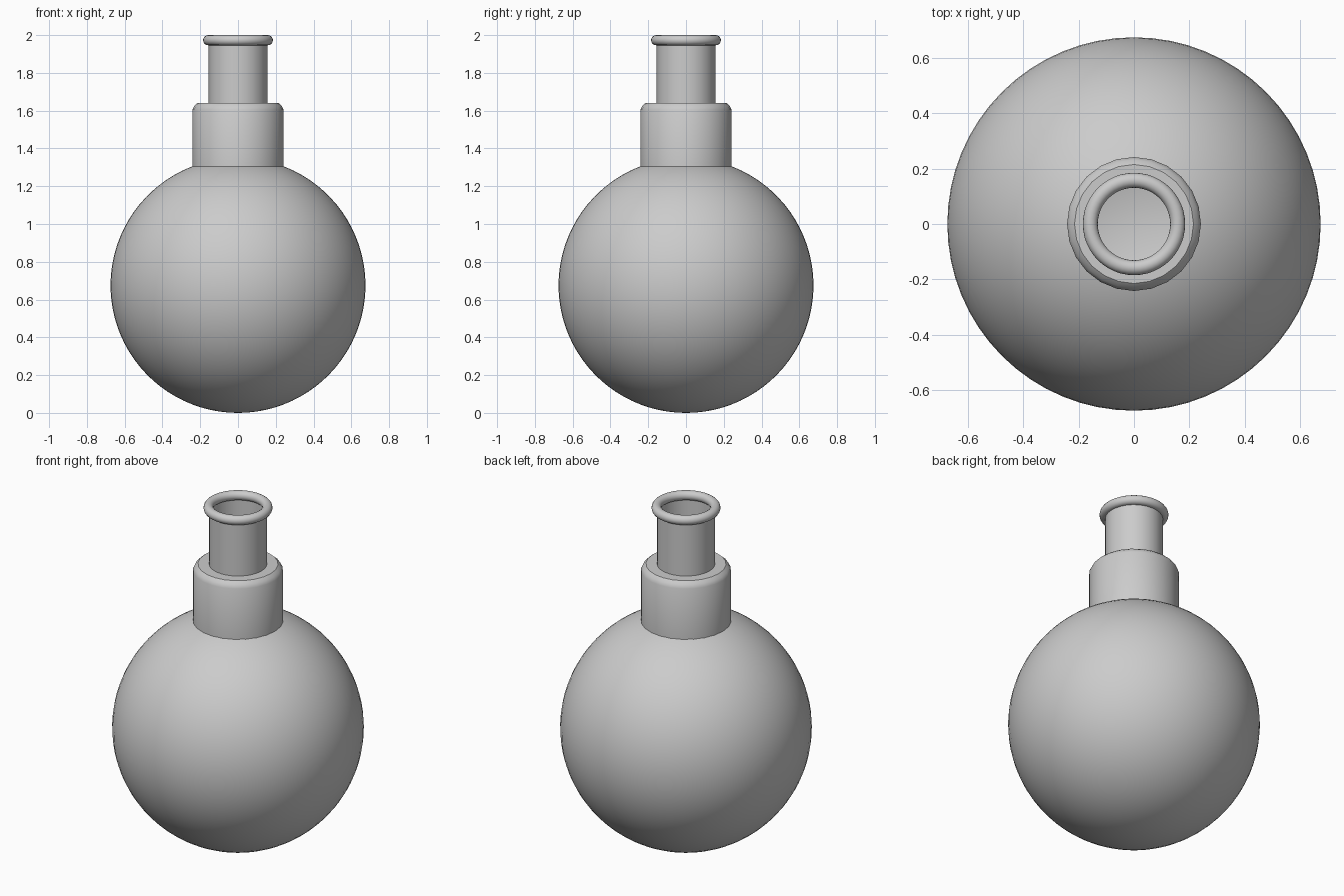
import bpy, bmesh, math
from mathutils import Matrix, Vector

if "Cube" in bpy.data.objects:
    bpy.data.objects.remove(bpy.data.objects["Cube"])


def lathe(name, profile, sides, angle=40):
    """Spin an (r, z) profile around the z axis."""
    bm = bmesh.new()
    verts = [bm.verts.new((r, 0, z)) for r, z in profile]
    edges = [bm.edges.new(pair) for pair in zip(verts, verts[1:])]
    bmesh.ops.spin(bm, geom=verts + edges, cent=(0, 0, 0), axis=(0, 0, 1),
                   angle=math.tau, steps=sides, use_duplicate=False)
    bmesh.ops.remove_doubles(bm, verts=bm.verts, dist=1e-4)
    bmesh.ops.recalc_face_normals(bm, faces=bm.faces)
    mesh = bpy.data.meshes.new(name)
    bm.to_mesh(mesh)
    bm.free()
    obj = bpy.data.objects.new(name, mesh)
    bpy.context.collection.objects.link(obj)
    bpy.ops.object.select_all(action='DESELECT')
    obj.select_set(True)
    bpy.context.view_layer.objects.active = obj
    bpy.ops.object.shade_smooth_by_angle(angle=math.radians(angle))
    return obj


R = 0.675        # bulb radius
NECK = 0.155     # neck radius

# Hollow round bulb, open where the neck enters
opening = math.asin(NECK / R)
steps = 40
bulb = []
for i in range(steps + 1):
    a = math.pi - (math.pi - opening) * i / steps
    bulb.append((R * math.sin(a), R + R * math.cos(a)))
lathe("bulb", bulb, 64)

# Collar with a chamfered shoulder
lathe("collar", [(0.242, 1.295), (0.242, 1.605), (0.232, 1.625),
                 (0.215, 1.64), (NECK, 1.64)], 24)

# Open neck tube
lathe("neck", [(NECK, R + R * math.cos(opening)), (NECK, 1.975)], 32)

# Rolled lip
bpy.ops.mesh.primitive_torus_add(major_segments=48, minor_segments=16,
                                 major_radius=0.158, minor_radius=0.027,
                                 location=(0, 0, 1.973))
lip = bpy.context.object
lip.name = "lip"
bpy.ops.object.shade_smooth()
